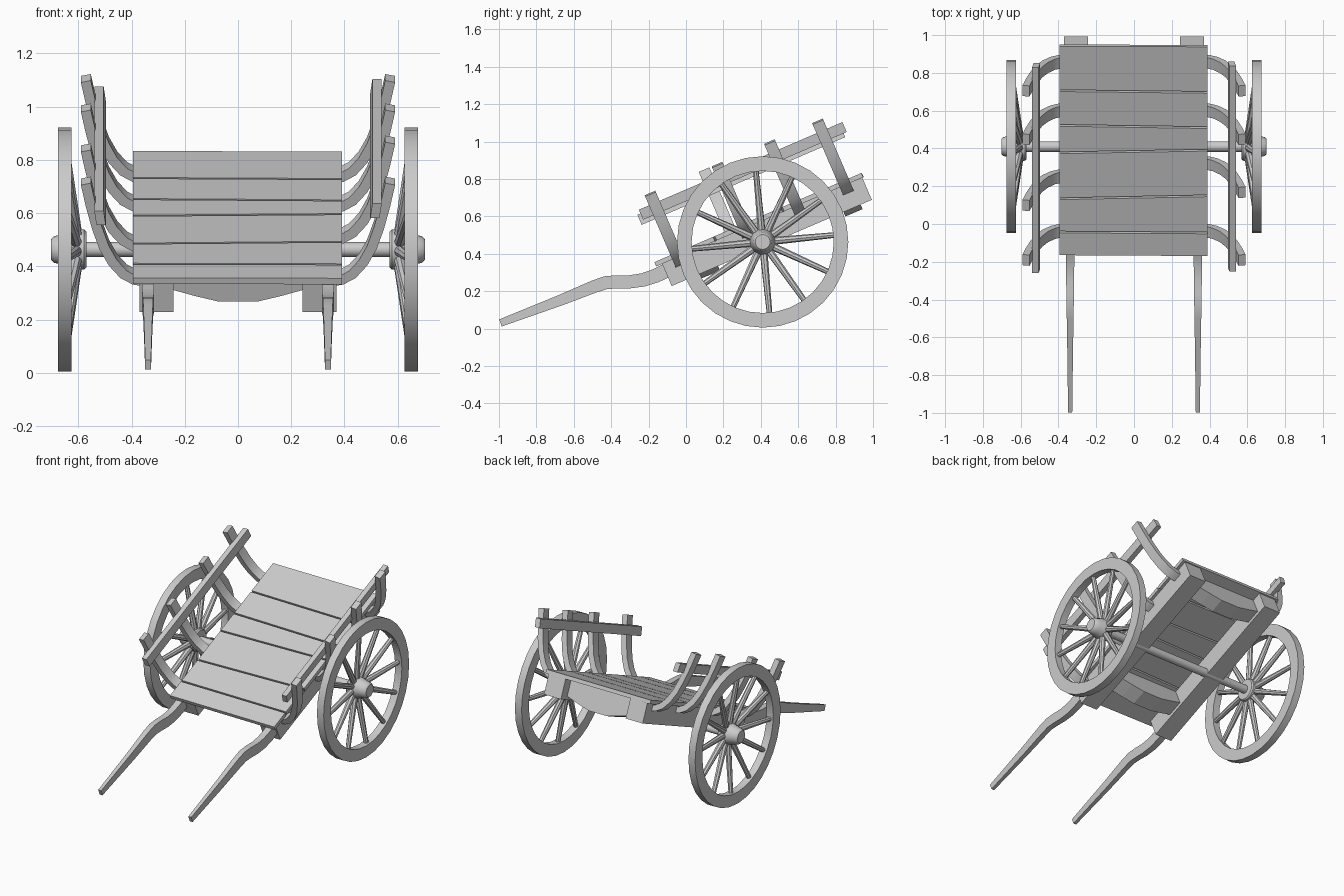
import bpy, bmesh, math
from mathutils import Vector, Matrix

if "Cube" in bpy.data.objects:
    bpy.data.objects.remove(bpy.data.objects["Cube"])

wood = bpy.data.materials.new("plain_grey_wood")
wood.use_nodes = True
GREY = (0.6, 0.6, 0.6, 1)
wood.diffuse_color = GREY
wood.node_tree.nodes["Principled BSDF"].inputs["Base Color"].default_value = GREY

AXLE = Vector((0, 0.41, 0.463))
TILT = Matrix.Translation(AXLE) @ Matrix.Rotation(math.radians(23.3), 4, 'X')
HUB = Matrix.Translation(AXLE)


def finish(name, bm, matrix=Matrix(), smooth=False):
    bmesh.ops.recalc_face_normals(bm, faces=bm.faces)
    mesh = bpy.data.meshes.new(name)
    bm.to_mesh(mesh)
    bm.free()
    mesh.materials.append(wood)
    ob = bpy.data.objects.new(name, mesh)
    ob.matrix_world = matrix
    bpy.context.collection.objects.link(ob)
    if smooth:
        bpy.ops.object.select_all(action='DESELECT')
        ob.select_set(True)
        bpy.context.view_layer.objects.active = ob
        bpy.ops.object.shade_smooth_by_angle(angle=math.radians(35))
    return ob


def prism(name, outline, place, lo, hi, matrix):
    """Extrude a 2D outline between lo and hi; place(a, b, depth) gives the point."""
    bm = bmesh.new()
    rings = [[bm.verts.new(place(a, b, d)) for a, b in outline] for d in (lo, hi)]
    n = len(outline)
    for i in range(n):
        j = (i + 1) % n
        bm.faces.new((rings[0][i], rings[0][j], rings[1][j], rings[1][i]))
    for ring in rings:
        bm.faces.new(ring)
    return finish(name, bm, matrix)


def sweep(name, path, place, matrix=Matrix()):
    """Rectangular bar along a 2D path of (a, b, thickness, width)."""
    bm = bmesh.new()
    rings = []
    for i, (a, b, thick, width) in enumerate(path):
        p, q = path[max(i - 1, 0)], path[min(i + 1, len(path) - 1)]
        n = Vector((p[1] - q[1], q[0] - p[0])).normalized() * thick / 2
        rings.append([bm.verts.new(place(a + s * n.x, b + s * n.y, w * width / 2))
                      for s, w in ((-1, -1), (-1, 1), (1, 1), (1, -1))])
    for r0, r1 in zip(rings, rings[1:]):
        for k in range(4):
            m = (k + 1) % 4
            bm.faces.new((r0[k], r0[m], r1[m], r1[k]))
    bm.faces.new(rings[0])
    bm.faces.new(rings[-1])
    return finish(name, bm, matrix, smooth=True)


def lathe(name, profile, sides, closed=False):
    """Revolve (x, radius) points around the axle line."""
    bm = bmesh.new()
    rings = [[bm.verts.new((x, r * math.cos(math.tau * k / sides), r * math.sin(math.tau * k / sides)))
              for k in range(sides)] for x, r in profile]
    pairs = list(zip(rings, rings[1:]))
    if closed:
        pairs.append((rings[-1], rings[0]))
    for r0, r1 in pairs:
        for k in range(sides):
            m = (k + 1) % sides
            bm.faces.new((r0[k], r0[m], r1[m], r1[k]))
    if not closed:
        bm.faces.new(rings[0])
        bm.faces.new(rings[-1])
    return finish(name, bm, HUB, smooth=True)


def flat(a, b, d):
    return (a, b, d)


def across(a, b, d):
    return (a, d, b)


# Floor planks: (start, end) edges along the bed at the right and left ends
joints = [(-0.575, -0.58), (-0.437, -0.442), (-0.245, -0.228),
          (0.02, 0.035), (0.178, 0.165), (0.378, 0.368), (0.638, 0.636)]
for i, (a, b) in enumerate(zip(joints, joints[1:])):
    g = 0.005
    outline = [(-0.395, a[0] + g), (0.39, a[1] + g), (0.39, b[1] - g), (-0.395, b[0] - g)]
    prism(f"floor_plank_{i + 1}", outline, flat, 0.105, 0.13, TILT)

# Sagging cross braces under the floor
brace = [(-0.25, 0.105), (-0.25, 0.0), (-0.16, -0.027), (-0.07, -0.05),
         (0.07, -0.05), (0.16, -0.027), (0.25, 0.0), (0.25, 0.105)]
prism("front_brace", brace, across, -0.38, -0.27, TILT)
prism("rear_brace", brace, across, 0.46, 0.56, TILT)

# Axle
lathe("axle", [(-0.69, 0.028), (0.69, 0.028)], 16)

rib_path = [(0.35, 0.075), (0.39, 0.082), (0.43, 0.105), (0.47, 0.152), (0.503, 0.215),
            (0.53, 0.295), (0.553, 0.385), (0.572, 0.475)]
shaft_path = [(-0.992, 0.03, 0.04, 0.022), (-0.67, 0.152, 0.058, 0.03), (-0.49, 0.225, 0.068, 0.036),
              (-0.43, 0.245, 0.07, 0.038), (-0.37, 0.25, 0.07, 0.04), (-0.3, 0.25, 0.07, 0.042),
              (-0.23, 0.26, 0.072, 0.043), (-0.16, 0.283, 0.075, 0.045), (-0.03, 0.345, 0.08, 0.045)]

for side, s in (("left", 1), ("right", -1)):
    # Chassis beam
    beam = [(s * 0.243, -0.024), (s * 0.37, -0.024), (s * 0.37, 0.105), (s * 0.243, 0.105)]
    prism(f"{side}_chassis_beam", beam, across, -0.54, 0.625, TILT)

    # Pulling shaft
    sweep(f"{side}_shaft", shaft_path, lambda a, b, w: (s * 0.338 + w, a, b))

    # Curved side ribs
    second = -0.06 if s > 0 else -0.135
    for i, u in enumerate((-0.45, second, 0.245, 0.525)):
        sweep(f"{side}_rib_{i + 1}", [(x, v, 0.038, 0.062) for x, v in rib_path],
              lambda a, b, w: (s * a, u + w, b), TILT)

    # Side rail resting inside the ribs
    drop, slide = (0, 0) if s > 0 else (-0.022, -0.018)
    rail = [(s * 0.497, 0.362 + drop), (s * 0.532, 0.362 + drop),
            (s * 0.54, 0.42 + drop), (s * 0.505, 0.42 + drop)]
    prism(f"{side}_rail", rail, across, -0.54 + slide, 0.645 + slide, TILT)

    # Wheel rim and hub
    lathe(f"{side}_wheel_rim", [(s * 0.626, 0.38), (s * 0.626, 0.458),
                                (s * 0.676, 0.458), (s * 0.676, 0.38)], 32, closed=True)
    lathe(f"{side}_hub", [(s * 0.57, 0.068), (s * 0.578, 0.075), (s * 0.595, 0.076),
                          (s * 0.668, 0.055), (s * 0.692, 0.05), (s * 0.702, 0.04)], 16)

    # Dished spokes
    bm = bmesh.new()
    for k in range(12):
        t = math.radians(5.5 + 30 * k)
        out = Vector((0, math.cos(t), math.sin(t)))
        start = out * 0.05 + Vector((s * 0.605, 0, 0))
        end = out * 0.39 + Vector((s * 0.65, 0, 0))
        d = end - start
        m = Matrix.Translation((start + end) / 2) @ d.to_track_quat('Z', 'Y').to_matrix().to_4x4()
        bmesh.ops.create_cone(bm, cap_ends=True, segments=8, radius1=0.021, radius2=0.015,
                              depth=d.length, matrix=m)
    finish(f"{side}_spokes", bm, HUB, smooth=True)
